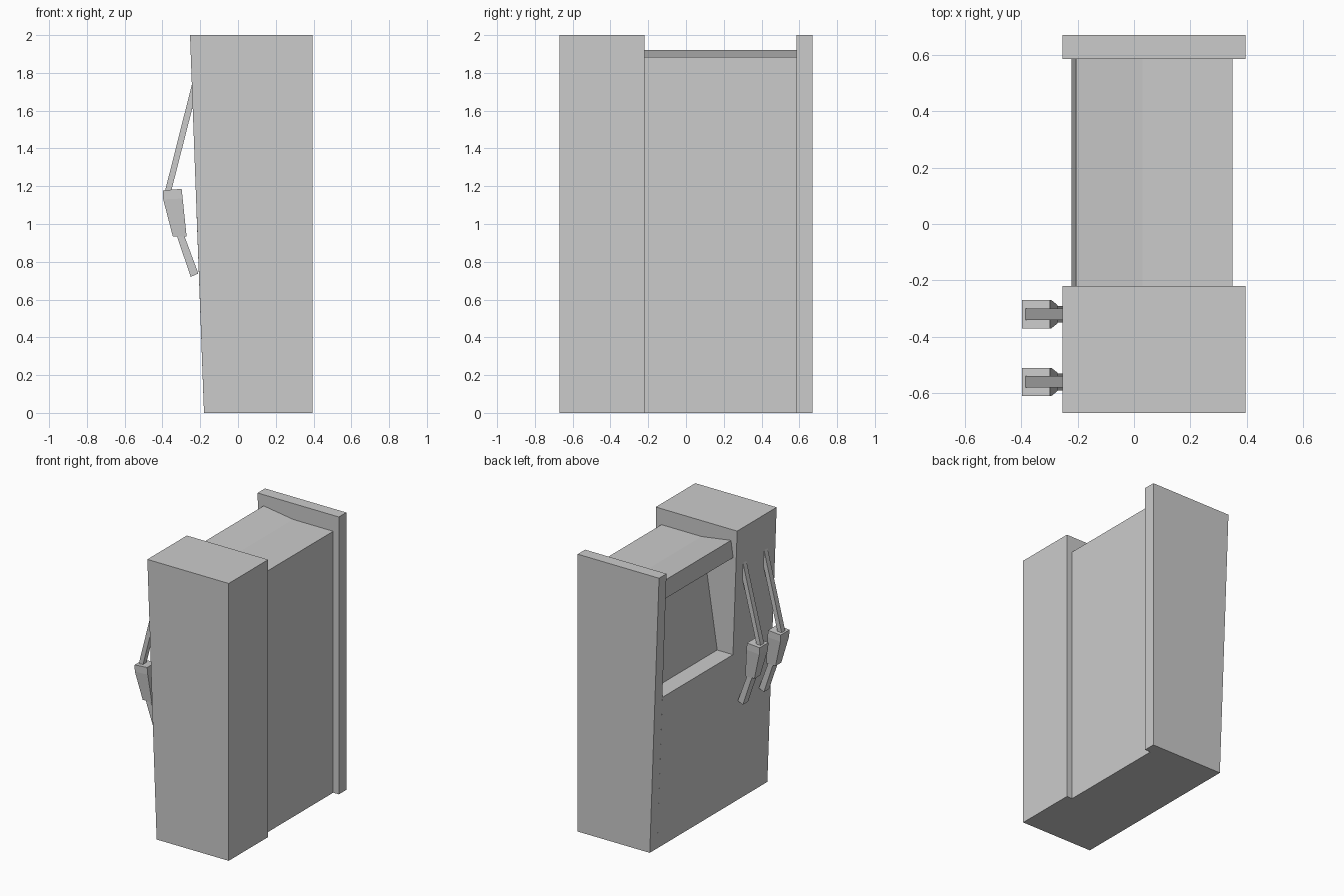
import bpy, bmesh

cube = bpy.data.objects.get("Cube")
if cube:
    bpy.data.objects.remove(cube, do_unlink=True)

# One plain grey for everything
grey = bpy.data.materials.new("plain_grey")
grey.use_nodes = True
COLOUR = (0.6, 0.6, 0.6, 1)
grey.diffuse_color = COLOUR
grey.node_tree.nodes["Principled BSDF"].inputs["Base Color"].default_value = COLOUR


def loft(name, rings):
    """Closed solid through equal-length rings of points, capped at both ends."""
    bm = bmesh.new()
    loops = [[bm.verts.new(p) for p in ring] for ring in rings]
    n = len(loops[0])
    for a, b in zip(loops, loops[1:]):
        for i in range(n):
            j = (i + 1) % n
            bm.faces.new((a[i], a[j], b[j], b[i]))
    bm.faces.new(loops[0][::-1])
    bm.faces.new(loops[-1])
    bmesh.ops.recalc_face_normals(bm, faces=bm.faces)
    mesh = bpy.data.meshes.new(name)
    bm.to_mesh(mesh)
    bm.free()
    mesh.materials.append(grey)
    obj = bpy.data.objects.new(name, mesh)
    bpy.context.collection.objects.link(obj)
    return obj


def prism(name, profile, y0, y1):
    """Extrude an x-z profile along y."""
    return loft(name, [[(x, y, z) for x, z in profile] for y in (y0, y1)])


# End blocks share one leaning outline
FRONT, INNER_FRONT, INNER_BACK, BACK = -0.67, -0.22, 0.585, 0.67
side_outline = [(-0.18, 0), (0.395, 0), (0.395, 2), (-0.254, 2)]
prism("front_block", side_outline, FRONT, INNER_FRONT)
prism("back_panel", side_outline, INNER_BACK, BACK)

# Middle body: flush lower wall, ledge, tilted recess, overhanging lip, bent roof
middle_outline = [
    (-0.18, 0), (0.35, 0), (0.35, 1.885), (0.03, 1.885), (-0.205, 1.92),
    (-0.222, 1.8), (0.012, 1.8), (-0.095, 1.1), (-0.221, 1.1),
]
prism("middle_body", middle_outline, INNER_FRONT, INNER_BACK)

# Two bracket arms on the leaning wall
upper_rod = [(-0.385, 1.18), (-0.352, 1.18), (-0.235, 1.64), (-0.235, 1.775)]
lower_rod = [(-0.25, 0.72), (-0.21, 0.738), (-0.285, 0.94), (-0.325, 0.94)]
# Knuckle levels: outer x, outer z, inner x, inner z, half width
knuckle = [(-0.398, 1.178, -0.298, 1.186, 0.05),
           (-0.396, 1.13, -0.293, 1.135, 0.05),
           (-0.345, 0.934, -0.272, 0.934, 0.033)]
for label, y in (("front", -0.56), ("rear", -0.32)):
    prism(label + "_upper_rod", upper_rod, y - 0.02, y + 0.02)
    prism(label + "_lower_rod", lower_rod, y - 0.03, y + 0.03)
    loft(label + "_knuckle", [
        [(xo, y - w, zo), (xi, y - w, zi), (xi, y + w, zi), (xo, y + w, zo)]
        for xo, zo, xi, zi, w in knuckle])
